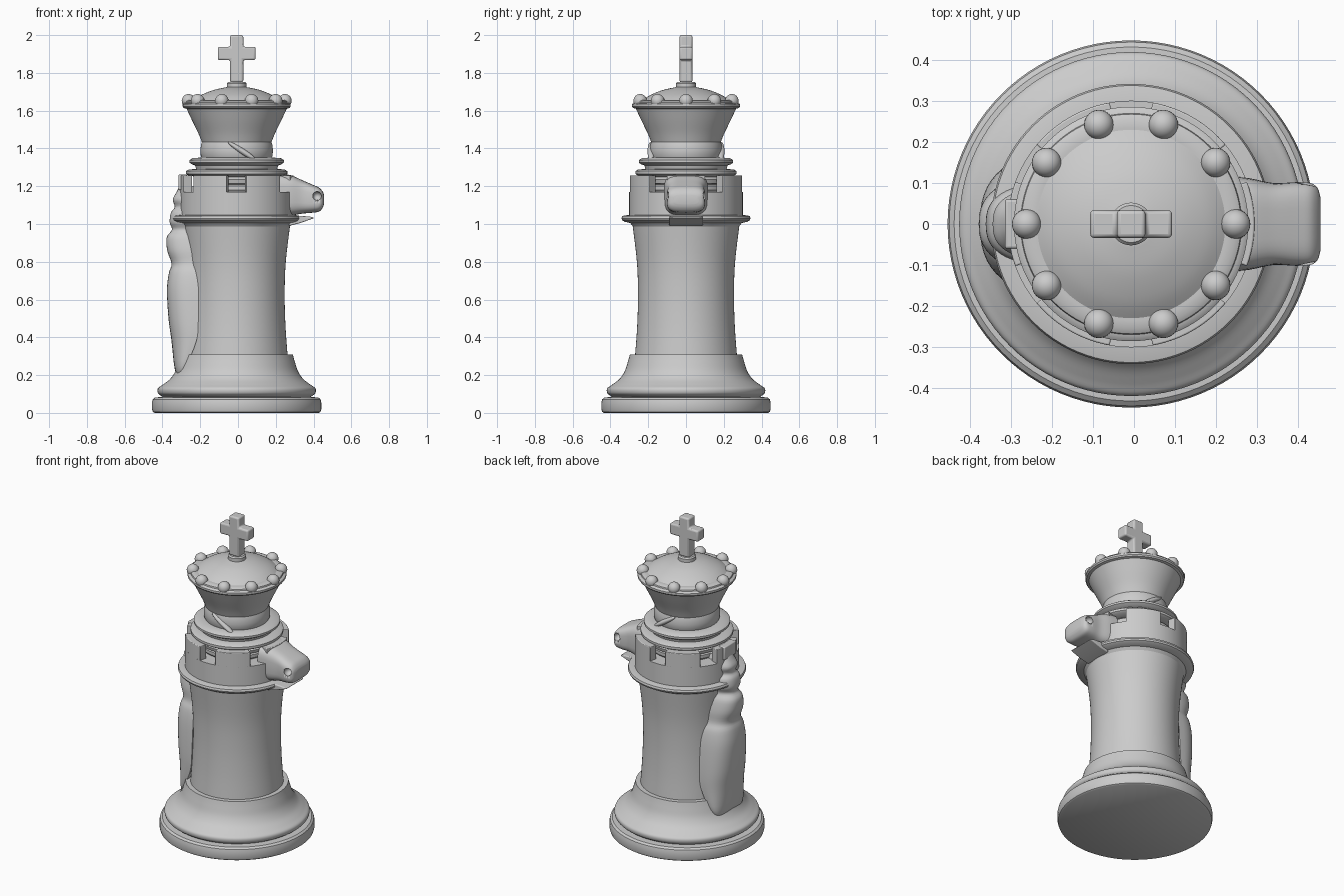
import bpy, bmesh, math
from math import sin, cos, pi, radians
from mathutils import Vector

if "Cube" in bpy.data.objects:
    bpy.data.objects.remove(bpy.data.objects["Cube"], do_unlink=True)

AXIS = -0.007  # x of the turned body's centre line

grey = bpy.data.materials.new("light grey")
grey.use_nodes = True
grey.diffuse_color = (0.6, 0.6, 0.6, 1)
grey.node_tree.nodes["Principled BSDF"].inputs["Base Color"].default_value = (0.6, 0.6, 0.6, 1)


def finish(name, bm, angle=35):
    bmesh.ops.remove_doubles(bm, verts=bm.verts, dist=1e-5)
    bmesh.ops.recalc_face_normals(bm, faces=bm.faces)
    mesh = bpy.data.meshes.new(name)
    bm.to_mesh(mesh)
    bm.free()
    mesh.materials.append(grey)
    ob = bpy.data.objects.new(name, mesh)
    bpy.context.collection.objects.link(ob)
    bpy.ops.object.select_all(action='DESELECT')
    ob.select_set(True)
    bpy.context.view_layer.objects.active = ob
    bpy.ops.object.shade_smooth_by_angle(angle=radians(angle))
    return ob


def loft(name, rings, closed=False, angle=35):
    """Skin a list of equal-length point rings; cap the ends unless closed."""
    bm = bmesh.new()
    rows = [[bm.verts.new(p) for p in ring] for ring in rings]
    n = len(rows[0])
    pairs = list(zip(rows, rows[1:] + rows[:1])) if closed else list(zip(rows, rows[1:]))
    for a, b in pairs:
        for i in range(n):
            j = (i + 1) % n
            bm.faces.new((a[i], a[j], b[j], b[i]))
    if not closed:
        bm.faces.new(rows[0])
        bm.faces.new(rows[-1])
    return finish(name, bm, angle)


def lathe(name, profile, steps=96):
    """Turn (radius, z) points, bottom to top, round the axis."""
    turn = [2 * pi * i / steps for i in range(steps)]
    return loft(name, [[(AXIS + r * cos(t), r * sin(t), z) for t in turn] for r, z in profile])


def smooth_path(points, steps=5):
    """Catmull-Rom interpolation through rows of numbers."""
    pts = [Vector(p) for p in points]
    pts = [pts[0]] + pts + [pts[-1]]
    out = []
    for a, b, c, d in zip(pts, pts[1:], pts[2:], pts[3:]):
        for k in range(steps):
            t = k / steps
            out.append(0.5 * (2 * b + (c - a) * t + (2 * a - 5 * b + 4 * c - d) * t * t
                              + (3 * b - a - 3 * c + d) * t ** 3))
    return out + [pts[-1]]


def power(v, e):
    return math.copysign(abs(v) ** e, v)


def ellipsoid(name, loc, size, tilt=0):
    bm = bmesh.new()
    bmesh.ops.create_uvsphere(bm, u_segments=24, v_segments=14, radius=1)
    ob = finish(name, bm)
    ob.location, ob.scale, ob.rotation_euler = loc, size, (0, tilt, 0)
    return ob


def bevel(ob, width):
    m = ob.modifiers.new("soft edges", 'BEVEL')
    m.width, m.segments, m.limit_method = width, 3, 'ANGLE'
    return ob


# Base, turned foot and body
lathe("base_ring", [(0.435, 0), (0.444, 0.006), (0.448, 0.02), (0.448, 0.055),
                    (0.444, 0.072), (0.432, 0.082), (0.39, 0.084)])
foot = smooth_path([(0.4, 0.09), (0.417, 0.105), (0.417, 0.13), (0.39, 0.15), (0.352, 0.18),
                    (0.325, 0.22), (0.308, 0.27), (0.297, 0.31)])
lathe("foot", [(0.385, 0.08)] + [tuple(p) for p in foot])
body = smooth_path([(0.27, 0.30), (0.259, 0.45), (0.254, 0.62), (0.26, 0.8), (0.285, 1.01)])
lathe("body", [tuple(p) for p in body])

# Flange and battlement wall
lathe("flange", [(0.28, 0.985), (0.295, 1.005), (0.325, 1.012), (0.338, 1.02), (0.342, 1.03),
                 (0.338, 1.042), (0.325, 1.045), (0.29, 1.05)])
lathe("wall", [(0.301, 1.03), (0.301, 1.17), (0.2, 1.17)])
for k in range(6):
    arc = [radians(-90 + 60 * k + 10 + 40 * i / 12) for i in range(13)]
    rings = [[(AXIS + r * cos(t), r * sin(t), z)
              for r, z in ((0.25, 1.165), (0.301, 1.165), (0.301, 1.258), (0.25, 1.258))]
             for t in arc]
    bevel(loft(f"merlon_{k + 1}", rings), 0.004)

# Stacked collars, neck and crown
lathe("collar", [(0.2, 1.16), (0.215, 1.18), (0.215, 1.2), (0.2, 1.208), (0.225, 1.215),
                 (0.23, 1.235), (0.21, 1.25), (0.255, 1.256), (0.268, 1.265), (0.268, 1.28),
                 (0.255, 1.288), (0.215, 1.292), (0.22, 1.31), (0.235, 1.315), (0.25, 1.325),
                 (0.25, 1.338), (0.235, 1.348), (0.19, 1.352)])
lathe("neck", [(0.18, 1.34), (0.19, 1.36), (0.192, 1.39), (0.189, 1.42), (0.182, 1.44), (0.15, 1.445)])
flare = smooth_path([(0.183, 1.43), (0.203, 1.48), (0.237, 1.55), (0.265, 1.61)])
lathe("crown", [tuple(p) for p in flare] + [
    (0.28, 1.614), (0.286, 1.622), (0.286, 1.634), (0.278, 1.64), (0.27, 1.642), (0.268, 1.65),
    (0.255, 1.657), (0.235, 1.657)])
dome = smooth_path([(0.24, 1.65), (0.19, 1.682), (0.12, 1.71), (0.05, 1.725)])
lathe("dome", [tuple(p) for p in dome])
lathe("finial", [(0.052, 1.71), (0.052, 1.745), (0.045, 1.753)])
for k in range(10):
    a = 2 * pi * k / 10
    ellipsoid(f"crown_ball_{k + 1}", (AXIS + 0.255 * cos(a), 0.255 * sin(a), 1.652), (0.036,) * 3)

# Leaf-like folds on the front and back of the neck
for side, name in ((-1, "front_fold"), (1, "back_fold")):
    ellipsoid(name, (AXIS + 0.03, side * 0.184, 1.385), (0.09, 0.02, 0.015), radians(33))

# Cross, a plus-shaped outline given depth
arm, stem, low, high = 0.1, 0.035, 1.868, 1.938
outline = [(-stem, 1.75), (stem, 1.75), (stem, low), (arm, low), (arm, high), (stem, high),
           (stem, 2), (-stem, 2), (-stem, high), (-arm, high), (-arm, low), (-stem, low)]
bevel(loft("cross", [[(AXIS + x, y, z) for x, z in outline] for y in (-0.034, 0.034)]), 0.01)

# Animal head on the left: x, bottom, top, half width
head_rows = smooth_path([(0.22, 1.045, 1.265, 0.118), (0.28, 1.045, 1.258, 0.112),
                         (0.34, 1.055, 1.232, 0.1), (0.395, 1.06, 1.208, 0.102),
                         (0.43, 1.066, 1.192, 0.1), (0.448, 1.085, 1.172, 0.088),
                         (0.455, 1.105, 1.155, 0.065)], 4)
head_rings = []
for x, lo, hi, w in head_rows:
    head_rings.append([(x, w * power(cos(t), 0.55), (lo + hi) / 2 + (hi - lo) / 2 * power(sin(t), 0.55))
                       for t in [2 * pi * i / 40 for i in range(40)]])
head = loft("head", head_rings, angle=50)
for side, name in ((-1, "right"), (1, "left")):
    cutter = ellipsoid(name + "_nostril_cutter", (0.418, side * 0.09, 1.148), (0.024, 0.03, 0.024))
    cutter.hide_render = True
    cutter.hide_set(True)
    cut = head.modifiers.new(name + " nostril", 'BOOLEAN')
    cut.object, cut.operation, cut.solver = cutter, 'DIFFERENCE', 'EXACT'

# Lower jaw, a wedge under the head
wedge = [(0.27, 0.99), (0.33, 1.005), (0.405, 1.032), (0.38, 1.04), (0.27, 1.045)]
bevel(loft("lower_jaw", [[(x, y, z) for x, z in wedge] for y in (-0.09, 0.09)]), 0.006)

# Wavy tail on the right: z, outer x, inner x, half width
tail_rows = smooth_path([(0.2, -0.325, -0.3, 0.12), (0.25, -0.338, -0.275, 0.15),
                         (0.38, -0.352, -0.22, 0.165), (0.5, -0.368, -0.21, 0.165),
                         (0.65, -0.376, -0.21, 0.155), (0.74, -0.366, -0.21, 0.14),
                         (0.79, -0.352, -0.21, 0.12), (0.86, -0.375, -0.21, 0.115),
                         (0.93, -0.377, -0.21, 0.1), (0.97, -0.35, -0.21, 0.08),
                         (1.01, -0.362, -0.21, 0.095), (1.06, -0.355, -0.21, 0.095),
                         (1.09, -0.335, -0.21, 0.075), (1.13, -0.345, -0.21, 0.085),
                         (1.17, -0.325, -0.21, 0.07), (1.2, -0.31, -0.21, 0.06)], 4)
tail_rings = []
for z, outer, inner, w in tail_rows:
    tail_rings.append([(inner + (outer - inner) * sin(t) ** 0.75, w * power(cos(t), 0.8), z)
                       for t in [pi * i / 24 for i in range(25)]])
loft("tail", tail_rings, angle=50)

# Clasp holding the tail to the wall
clasp = [(-0.315, 1.18), (-0.27, 1.18), (-0.27, 1.262), (-0.315, 1.262)]
bevel(loft("tail_clasp", [[(x, y, z) for x, z in clasp] for y in (-0.06, 0.06)]), 0.006)
